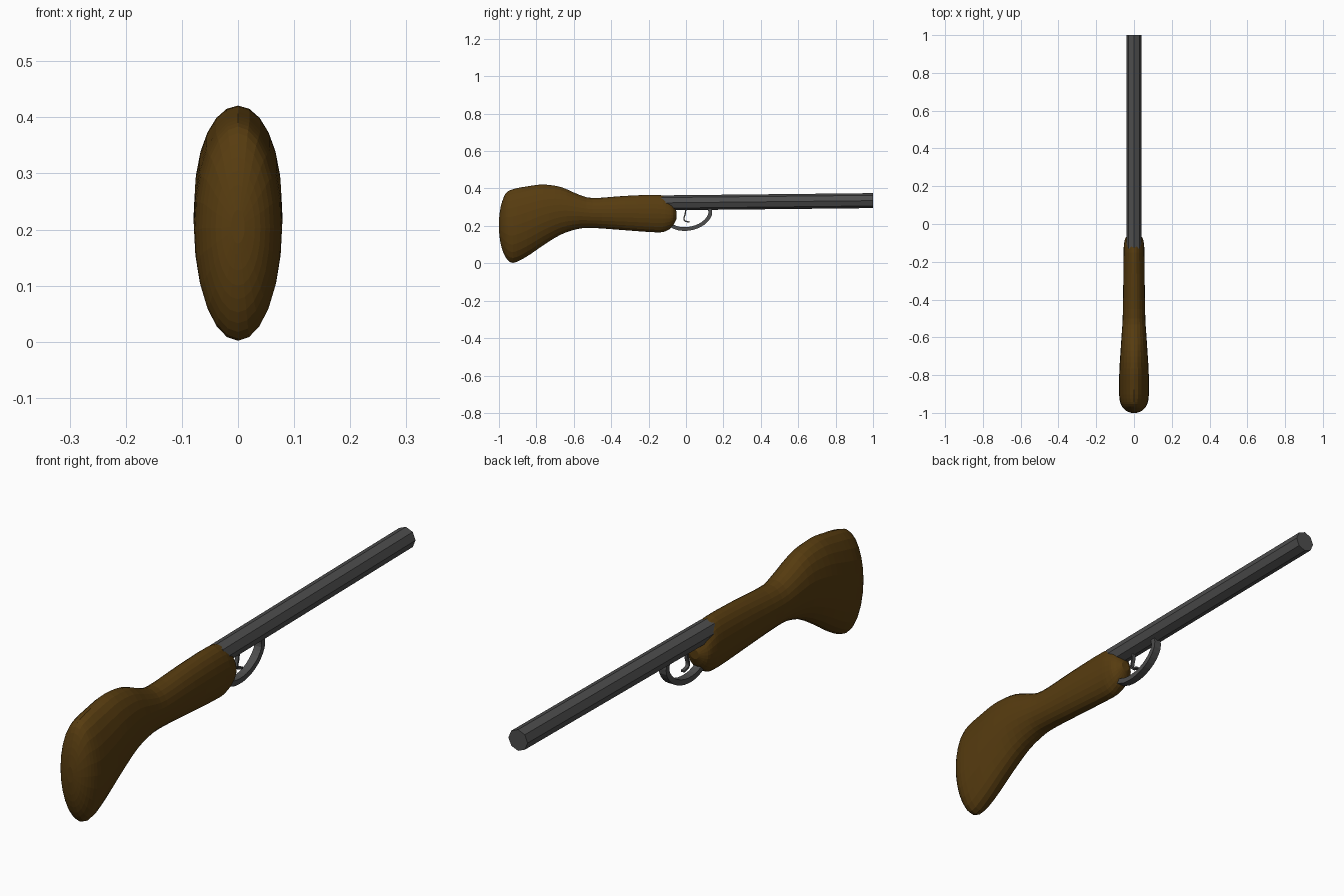
import bpy, bmesh, math
from mathutils import Vector

if "Cube" in bpy.data.objects:
    bpy.data.objects.remove(bpy.data.objects["Cube"])


def material(name, rgb):
    m = bpy.data.materials.new(name)
    m.diffuse_color = (*rgb, 1)
    m.use_nodes = True
    m.node_tree.nodes["Principled BSDF"].inputs["Base Color"].default_value = m.diffuse_color
    return m


WOOD = material("wood", (0.095, 0.045, 0.005))
STEEL = material("dark_steel", (0.075, 0.075, 0.075))


def loft(name, rings, mat):
    """Skin a list of equal-length point rings and cap both ends."""
    bm = bmesh.new()
    loops = [[bm.verts.new(p) for p in r] for r in rings]
    n = len(loops[0])
    for a, b in zip(loops, loops[1:]):
        for i in range(n):
            j = (i + 1) % n
            bm.faces.new((a[i], a[j], b[j], b[i]))
    bm.faces.new(loops[0])
    bm.faces.new(loops[-1])
    bmesh.ops.recalc_face_normals(bm, faces=bm.faces[:])
    me = bpy.data.meshes.new(name)
    bm.to_mesh(me)
    bm.free()
    me.materials.append(mat)
    ob = bpy.data.objects.new(name, me)
    bpy.context.collection.objects.link(ob)
    return ob


def smooth_points(pts, steps):
    """Catmull-Rom through tuples of any size."""
    p = [Vector(q) for q in pts]
    p = [p[0]] + p + [p[-1]]
    out = []
    for k in range(1, len(p) - 2):
        a, b, c, d = p[k - 1:k + 3]
        for s in range(steps):
            t = s / steps
            out.append(0.5 * (2 * b + (c - a) * t + (2 * a - 5 * b + 4 * c - d) * t * t
                              + (3 * b - a - 3 * c + d) * t ** 3))
    return out + [p[-1]]


def ellipse_ring(y, zc, hx, hz, n):
    return [(hx * math.sin(2 * math.pi * i / n), y, zc + hz * math.cos(2 * math.pi * i / n))
            for i in range(n)]


def strap(name, path, half_x, thick, mat):
    """Sweep a flat strip along a (y, z) path."""
    pts = smooth_points(path, 3)
    rings = []
    for i, p in enumerate(pts):
        t = (pts[min(i + 1, len(pts) - 1)] - pts[max(i - 1, 0)]).normalized()
        o = Vector((-t.y, t.x)) * thick / 2
        rings.append([(sx * half_x, p.x + s * o.x, p.y + s * o.y)
                      for sx, s in ((-1, -1), (1, -1), (1, 1), (-1, 1))])
    return loft(name, rings, mat)


# Stock: y, bottom z, top z, half width
profile = [
    (-1.0, 0.175, 0.235, 0.012), (-0.99, 0.10, 0.305, 0.04), (-0.965, 0.033, 0.372, 0.064),
    (-0.925, 0.002, 0.396, 0.077), (-0.85, 0.037, 0.411, 0.079), (-0.765, 0.095, 0.421, 0.077),
    (-0.67, 0.153, 0.408, 0.071), (-0.58, 0.183, 0.370, 0.065), (-0.50, 0.189, 0.349, 0.060),
    (-0.33, 0.177, 0.360, 0.057), (-0.15, 0.165, 0.366, 0.055), (-0.10, 0.176, 0.348, 0.052),
    (-0.07, 0.20, 0.315, 0.043), (-0.05, 0.24, 0.275, 0.018),
]
loft("stock", [ellipse_ring(y, (b + t) / 2, w, (t - b) / 2, 24)
               for y, b, t, w in smooth_points(profile, 3)], WOOD)

# Octagonal barrel, rising very slightly to the muzzle
loft("barrel", [ellipse_ring(-0.13, 0.323, 0.04, 0.04, 8),
                ellipse_ring(1.0, 0.335, 0.04, 0.04, 8)], STEEL)

# Trigger guard and trigger
strap("trigger_guard", [(0.125, 0.30), (0.128, 0.258), (0.092, 0.214), (0.03, 0.187),
                        (-0.04, 0.186), (-0.10, 0.212)], 0.015, 0.02, STEEL)
strap("trigger", [(0.0, 0.30), (-0.004, 0.265), (-0.011, 0.24), (-0.005, 0.226),
                  (0.02, 0.220)], 0.007, 0.007, STEEL)
